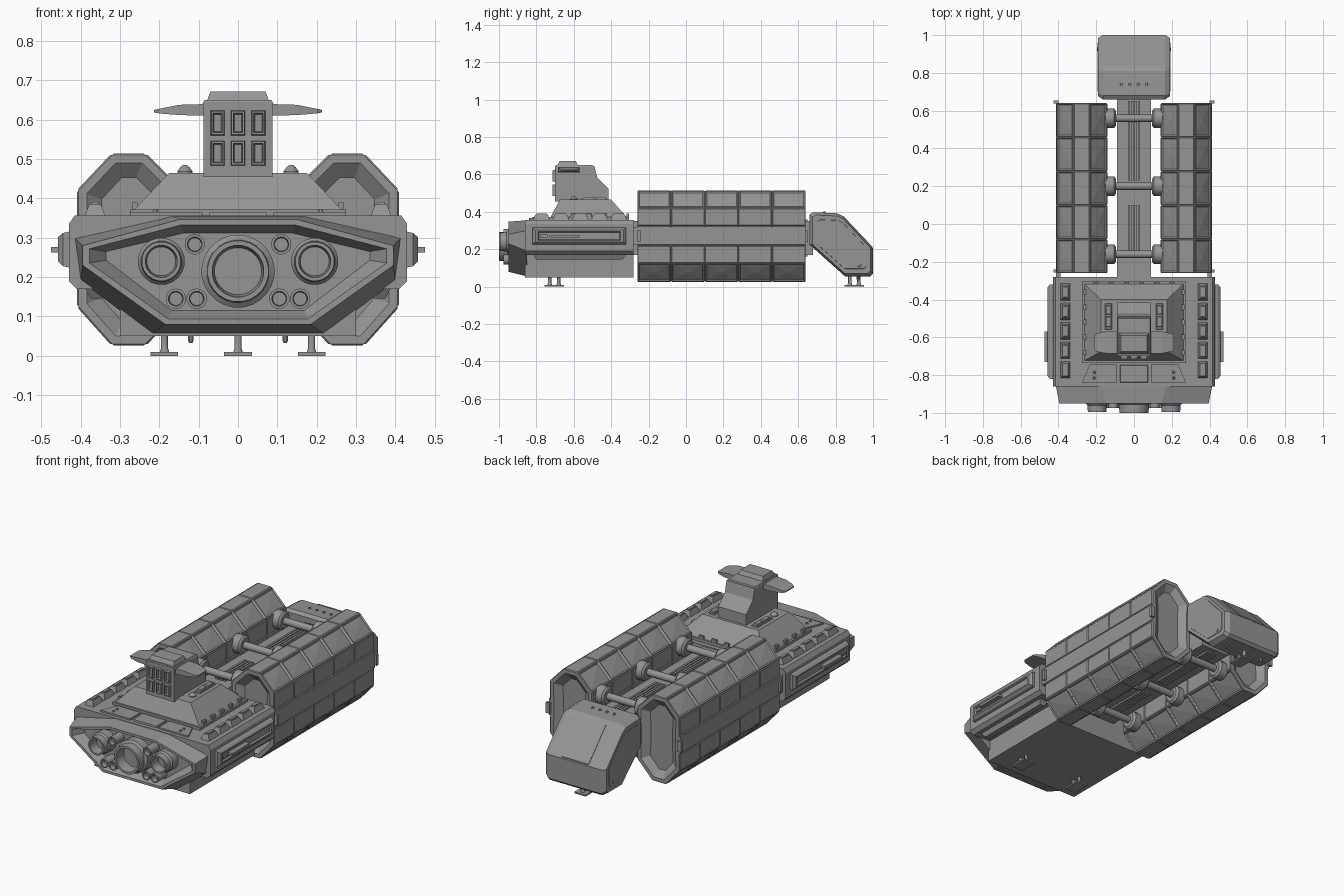
import bpy, bmesh, math
from mathutils import Vector, Matrix

if "Cube" in bpy.data.objects:
    bpy.data.objects.remove(bpy.data.objects["Cube"])

grey = bpy.data.materials.new("hull_grey")
grey.diffuse_color = (0.3, 0.3, 0.3, 1)
grey.use_nodes = True
grey.node_tree.nodes["Principled BSDF"].inputs["Base Color"].default_value = grey.diffuse_color


def finish(name, bm, mirror=False, smooth=False):
    bmesh.ops.recalc_face_normals(bm, faces=bm.faces)
    me = bpy.data.meshes.new(name)
    bm.to_mesh(me)
    bm.free()
    me.materials.append(grey)
    ob = bpy.data.objects.new(name, me)
    bpy.context.collection.objects.link(ob)
    if mirror:
        ob.modifiers.new("mirror", 'MIRROR')
    if smooth:
        bpy.ops.object.select_all(action='DESELECT')
        ob.select_set(True)
        bpy.context.view_layer.objects.active = ob
        bpy.ops.object.shade_smooth_by_angle(angle=math.radians(35))
    return ob


def add_loft(bm, rings):
    vs = [[bm.verts.new(p) for p in r] for r in rings]
    n = len(rings[0])
    for a, b in zip(vs, vs[1:]):
        for i in range(n):
            bm.faces.new((a[i], a[(i + 1) % n], b[(i + 1) % n], b[i]))
    bm.faces.new(vs[0])
    bm.faces.new(vs[-1])


def loft(name, rings, mirror=False):
    bm = bmesh.new()
    add_loft(bm, rings)
    return finish(name, bm, mirror)


def rect(x0, x1, y0, y1, z):
    return [(x0, y0, z), (x1, y0, z), (x1, y1, z), (x0, y1, z)]


def boxes(name, items, mirror=False, taper=0.0):
    """Each item is x0, x1, y0, y1, z0, z1; taper narrows the top."""
    bm = bmesh.new()
    for x0, x1, y0, y1, z0, z1 in items:
        add_loft(bm, [rect(x0, x1, y0, y1, z0),
                      rect(x0 + taper, x1 - taper, y0 + taper, y1 - taper, z1)])
    return finish(name, bm, mirror)


def lathe(name, spots, profile, axis='Y', seg=20, mirror=False):
    """Turn (radius, offset) points round an axis at every spot."""
    bm = bmesh.new()
    for c in spots:
        rings = []
        for r, h in profile:
            ring = []
            for i in range(seg):
                a = 2 * math.pi * (i + .5) / seg
                u, v = r * math.cos(a), r * math.sin(a)
                d = {'X': (h, u, v), 'Y': (u, h, v), 'Z': (u, v, h)}[axis]
                ring.append(Vector(c) + Vector(d))
            rings.append(ring)
        add_loft(bm, rings)
    return finish(name, bm, mirror, True)


def sym(half, y):
    """Close a right-hand x,z outline into a symmetric ring at y."""
    return [(x, y, z) for x, z in half] + [(-x, y, z) for x, z in reversed(half)]


# Stern hull: wide deck block over a narrower keel
deck = [(.30, .05), (.30, .17), (.41, .17), (.43, .19), (.43, .335), (.415, .357)]
loft("stern_hull", [sym(deck, -.86), sym(deck, -.28)])

# Stern plate with a recessed engine bay
outer = [(.22, .055), (.40, .19), (.415, .30), (.17, .355)]
face = [(.185, .08), (.395, .23), (.395, .28), (.147, .347)]
lip = [(.178, .094), (.378, .236), (.378, .272), (.143, .333)]
bay = [(.168, .115), (.335, .243), (.335, .265), (.138, .312)]
loft("engine_bay", [sym(outer, -.85), sym(face, -.95), sym(lip, -.95), sym(bay, -.90)])

# Engines
lathe("main_engine", [(0, 0, .215)],
      [(.093, -.89), (.093, -.945), (.08, -.955), (.078, -1), (.066, -1), (.06, -.94)], seg=24)
lathe("side_engines", [(.195, 0, .24)],
      [(.06, -.89), (.06, -.95), (.052, -.96), (.05, -.995), (.041, -.995), (.037, -.94)], mirror=True)
lathe("thrusters", [(.11, 0, .283), (.105, 0, .145), (.158, 0, .145)],
      [(.026, -.89), (.026, -.975), (.019, -.975), (.017, -.95)], seg=14, mirror=True)

# Deck vents, lower strips and front hatches
boxes("deck_vents", [(.335, .392, y - .047, y + .047, .35, .386)
                     for y in (-.36, -.463, -.566, -.669, -.772)], True, .014)
boxes("deck_vent_bars", [(.352, .375, y - .03, y + .03, .38, .391)
                         for y in (-.36, -.463, -.566, -.669, -.772)], True, .003)
loft("keel_strip", [rect(.33, .39, -.82, -.32, .175), rect(.345, .375, -.80, -.34, .145)], True)
boxes("center_hatch", [(-.075, .075, -.84, -.745, .35, .366)], taper=.003)
loft("side_hatches", [[(.09, -.745, z), (.235, -.745, z), (.275, -.84, z), (.09, -.84, z)]
                      for z in (.35, .366)], True)
lathe("hatch_studs", [(.21, y, .366) for y in (-.785, -.815)],
      [(.008, 0), (.005, .007)], 'Z', 8, True)

# Side sponsons: framed panel with a long slot and a rail
bm = bmesh.new()
add_loft(bm, [[(x, y0, z0), (x, y1, z0), (x, y1, z1), (x, y0, z1)] for x, y0, y1, z0, z1 in (
    (.42, -.82, -.32, .222, .318), (.445, -.82, -.32, .228, .312), (.457, -.805, -.335, .24, .302),
    (.457, -.79, -.35, .248, .294), (.447, -.785, -.355, .252, .29))])
finish("side_sponson", bm, True)
boxes("sponson_rail", [(.44, .475, -.73, -.57, .263, .277), (.44, .456, -.78, -.74, .262, .278)], True)

# Superstructure
boxes("superstructure_base", [(-.275, .275, -.735, -.305, .35, .372)])
loft("superstructure", [rect(-.265, .265, -.725, -.315, .37),
                        rect(-.175, .175, -.675, -.40, .465)])
# Ribs along the foot of the superstructure
ribs = [(.255, .268, y - .014, y + .014, .365, .39) for y in (-.68, -.6, -.52, -.44, -.36)]
ribs += [(x - .014, x + .014, -.318, -.306, .365, .39) for x in (.04, .12, .2)]
boxes("base_ribs", ribs, True)
boxes("roof_blocks", [(.115, .155, -.56, -.42, .46, .472), (.12, .15, -.545, -.49, .47, .48),
                      (.12, .15, -.48, -.43, .47, .48)], True, .003)
lathe("roof_domes", [(.135, -.60, .463)], [(.02, 0), (.02, .006), (.012, .016), (.005, .022)], 'Z', 12, True)

# Command tower
tower = [(-.70, .455), (-.70, .645), (-.49, .645), (-.475, .585), (-.415, .525), (-.415, .455)]
loft("tower", [[(x, y, z) for y, z in tower] for x in (-.088, .088)])
loft("tower_cap", [rect(-.09, .09, -.70, -.49, .64), rect(-.085, .085, -.695, -.50, .65)])
loft("tower_roof", [rect(-.08, .08, -.69, -.575, .645), rect(-.07, .07, -.675, -.59, .672)])
loft("tower_wings", [[(x, y0, z0), (x, y1, z0), (x, y1, z1), (x, y0, z1)] for x, y0, y1, z0, z1 in (
    (.08, -.685, -.57, .61, .64), (.15, -.685, -.57, .612, .638),
    (.20, -.675, -.58, .616, .628), (.213, -.665, -.59, .619, .625))], True)
# Raised window frames with sunken panes
bm = bmesh.new()
for x in (-.052, 0, .052):
    for z in (.592, .515):
        add_loft(bm, [[(x - w, y, z - h), (x + w, y, z - h), (x + w, y, z + h), (x - w, y, z + h)]
                      for w, h, y in ((.018, .032, -.695), (.016, .03, -.715),
                                      (.012, .025, -.715), (.009, .022, -.703))])
finish("tower_windows", bm)

# Cargo modules: octagonal, five bays, creased panels on the bevels
octagon = [(.32, .51), (.235, .51), (.145, .42), (.145, .325), (.145, .22), (.145, .125),
           (.235, .03), (.32, .03), (.405, .125), (.405, .22), (.405, .325), (.405, .42)]
bm = bmesh.new()
add_loft(bm, [[(x, -.26 + .18 * i, z) for x, z in octagon] for i in range(6)])
bmesh.ops.recalc_face_normals(bm, faces=bm.faces)
ends = [f for f in bm.faces if len(f.verts) > 4]
sides = [f for f in bm.faces if len(f.verts) == 4]
bmesh.ops.inset_individual(bm, faces=sides, thickness=.006, depth=.004)
slopes = [f for f in sides if .2 < abs(f.normal.z) < .9]
bmesh.ops.inset_individual(bm, faces=slopes, thickness=.01, depth=-.005)
bmesh.ops.poke(bm, faces=slopes, offset=.004)
bmesh.ops.inset_individual(bm, faces=ends, thickness=.022, depth=0)
bmesh.ops.inset_individual(bm, faces=ends, thickness=.04, depth=-.03)
finish("cargo_module", bm, True)
boxes("cargo_side_rail", [(.39, .412, -.285, .64, .225, .32)], True)
boxes("cargo_clamps", [(.40, .425, y - .008, y + .008, .24, .30) for y in (-.25, .645)], True)

# Spine with slats, crossed by tubes and collars
boxes("spine", [(-.09, .09, -.29, .68, .17, .35)])
boxes("spine_slats", [(x - .006, x + .006, y - .13, y + .13, z, z + .012) for x in (-.026, -.009, .009, .026)
                      for y in (-.03, .36, .52) for z in (.348, .16)])
tubes = [(0, y, z) for y in (-.16, .2, .56) for z in (.385, .145)]
lathe("cross_tubes", tubes, [(.02, -.15), (.02, .15)], 'X', 14)
lathe("tube_collars", tubes, [(.04, .095), (.052, .105), (.052, .15)], 'X', 16, True)

# Bow block with chamfered edges
bow = [(.66, .225), (.66, .385), (.68, .398), (.81, .392), (.84, .375), (1.0, .205), (1.0, .07),
       (.985, .055), (.85, .055)]
mid = Vector((.84, .23))


def bow_ring(x, s):
    return [(x, mid.x + (y - mid.x) * s, mid.y + (z - mid.y) * s) for y, z in bow]


loft("bow", [bow_ring(-.19, .91), bow_ring(-.165, 1), bow_ring(.165, 1), bow_ring(.19, .91)])
loft("bow_cheek", [bow_ring(.185, .78), bow_ring(.193, .76)], True)
# Sloped panel on the bow
loft("bow_panel", [[(x, y, z + d) for x, y, z in ((-.085, .838, .375), (.085, .838, .375),
                                                 (.085, .996, .208), (-.085, .996, .208))]
                   for d in (-.01, .006)])
lathe("bow_studs", [(x, .74, .392) for x in (.022, .067)], [(.009, 0), (.006, .01)], 'Z', 8, True)
lathe("bow_bolts", [(.188, .925, .115)], [(.012, 0), (.009, .008)], 'X', 8, True)


# Landing feet: wide pad on two struts
def foot(name, x, y, mirror=False):
    boxes(name + "_pad", [(x - .035, x + .035, y - .052, y + .052, 0, .009)], mirror)
    lathe(name + "_struts", [(x, y + d, 0) for d in (-.024, .024)],
          [(.014, .006), (.009, .02), (.009, .065)], 'Z', 10, mirror)


foot("stern_foot", .187, -.705, True)
foot("bow_foot", 0, .90)
lathe("sensor_pins", [(.12, .92, 0)], [(.005, .033), (.008, .04), (.008, .07)], 'Z', 8, True)
